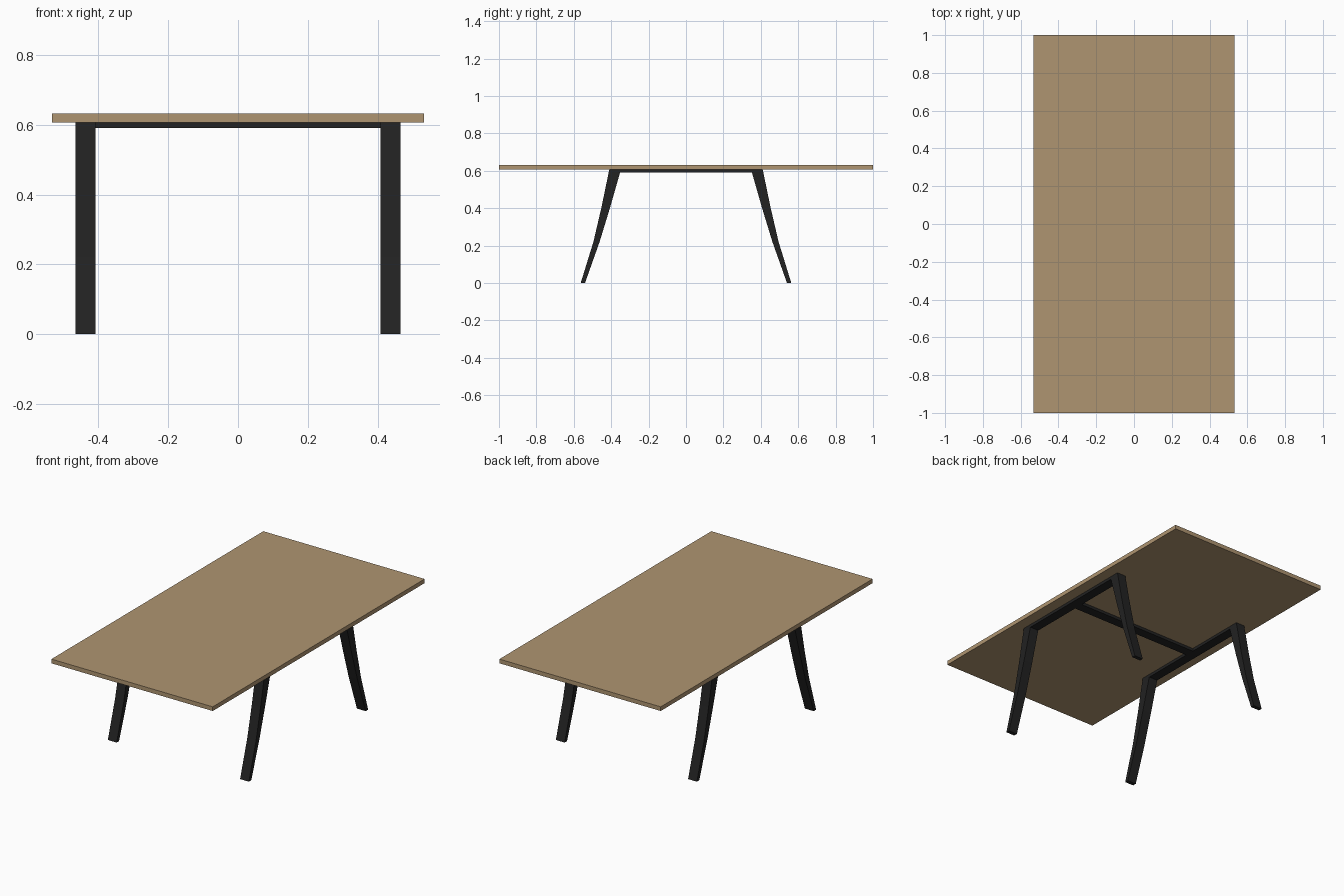
import bpy, bmesh

if "Cube" in bpy.data.objects:
    bpy.data.objects.remove(bpy.data.objects["Cube"])

def material(name, rgb):
    m = bpy.data.materials.new(name)
    m.diffuse_color = (*rgb, 1)
    m.use_nodes = True
    m.node_tree.nodes["Principled BSDF"].inputs["Base Color"].default_value = m.diffuse_color
    return m

wood = material("oak wood", (0.43, 0.30, 0.165))
black = material("black metal", (0.016, 0.016, 0.016))

def finish(name, bm, mat):
    bmesh.ops.recalc_face_normals(bm, faces=bm.faces)
    me = bpy.data.meshes.new(name)
    bm.to_mesh(me)
    bm.free()
    me.materials.append(mat)
    ob = bpy.data.objects.new(name, me)
    bpy.context.collection.objects.link(ob)
    return ob

def box(name, lo, hi, mat):
    bm = bmesh.new()
    bmesh.ops.create_cube(bm, size=1)
    for v in bm.verts:
        v.co = [(a + b) / 2 + c * (b - a) for a, b, c in zip(lo, hi, v.co)]
    return finish(name, bm, mat)

TOP = 0.607              # underside of the tabletop
X_IN, X_OUT = 0.408, 0.466

# Tapered, slightly bent leg outline in (y, z)
LEG = [(0.410, TOP), (0.453, 0.40), (0.495, 0.22), (0.563, 0.0),
       (0.540, 0.0), (0.462, 0.22), (0.407, 0.40), (0.348, TOP)]

def leg(name, sx, sy):
    bm = bmesh.new()
    rings = [[bm.verts.new((sx * x, sy * y, z)) for y, z in LEG] for x in (X_IN, X_OUT)]
    n = len(LEG)
    for i in range(n):
        j = (i + 1) % n
        bm.faces.new((rings[0][i], rings[0][j], rings[1][j], rings[1][i]))
    # side caps as strips between outer and inner outline
    for r in rings:
        for i in range(n // 2 - 1):
            bm.faces.new((r[i], r[i + 1], r[n - 2 - i], r[n - 1 - i]))
    return finish(name, bm, black)

# Tabletop
box("tabletop", (-0.533, -1, TOP), (0.533, 1, 0.632), wood)

# Legs and side rails
for sx, side in ((-1, "left"), (1, "right")):
    for sy, end in ((-1, "front"), (1, "back")):
        leg(f"{end}_{side}_leg", sx, sy)
    xs = sorted((sx * X_IN, sx * X_OUT))
    box(f"{side}_rail", (xs[0], -0.352, 0.59), (xs[1], 0.352, TOP), black)

# Cross bar joining the two rails
box("cross_bar", (-X_IN, -0.029, 0.59), (X_IN, 0.029, TOP), black)
